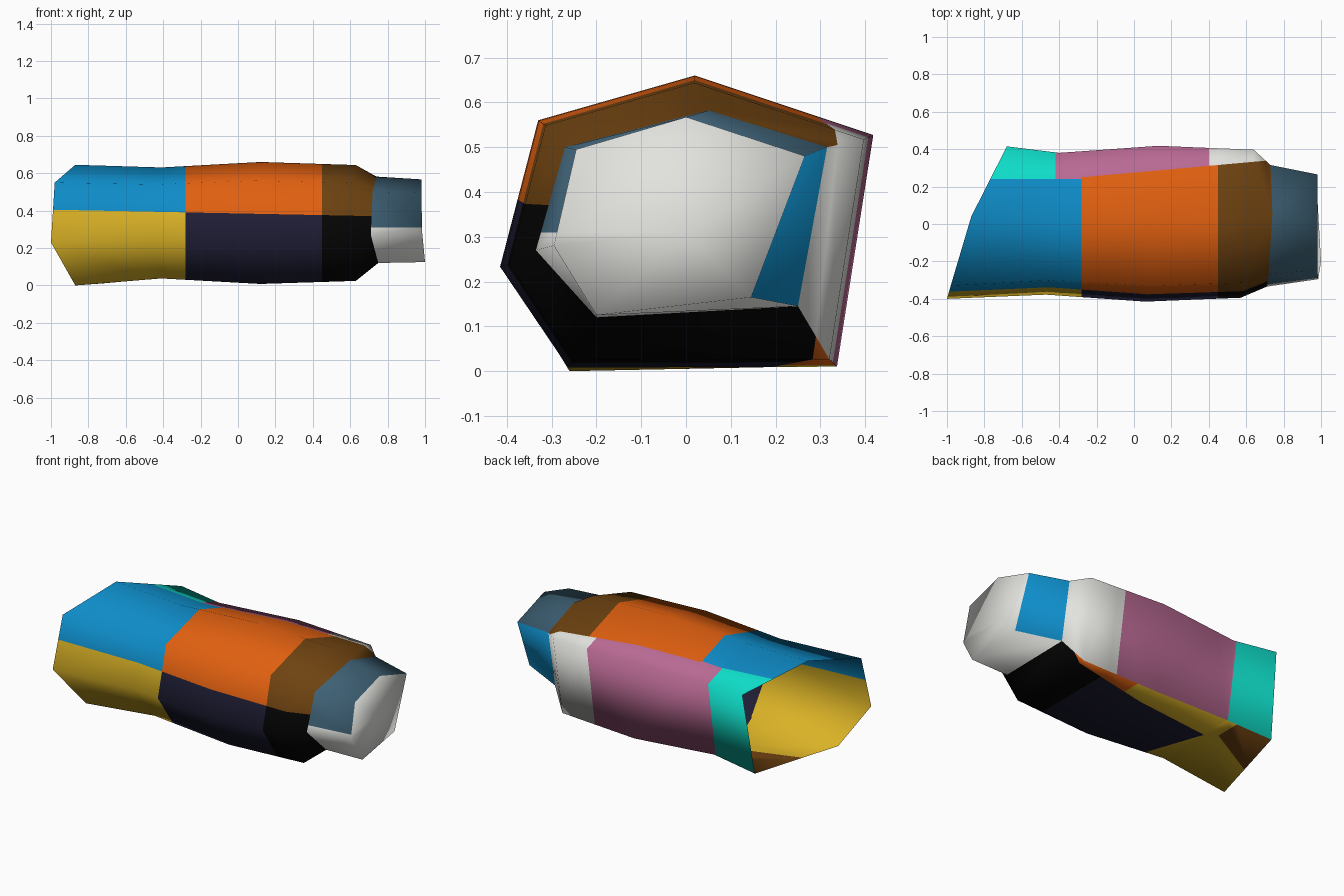
import bpy, bmesh
from mathutils import Vector

if "Cube" in bpy.data.objects:
    bpy.data.objects.remove(bpy.data.objects["Cube"])

# Flat colours (sRGB, converted to linear below)
COLOURS = {
    "blue": (14, 140, 200), "orange": (225, 96, 16), "brown": (110, 66, 16),
    "slate": (62, 97, 117), "yellow": (218, 178, 38), "navy": (31, 30, 54),
    "black": (5, 5, 5), "white": (226, 226, 222), "teal": (15, 224, 203),
    "pink": (186, 106, 148)}
NAMES = list(COLOURS)


def linear(v):
    v /= 255
    return v / 12.92 if v <= 0.04045 else ((v + 0.055) / 1.055) ** 2.4


# Six-cornered section (y, z): top, upper back, lower back, lower front, front, upper front
SECTION = [(0.02, 0.66), (0.418, 0.527), (0.337, 0.01),
           (-0.263, 0.008), (-0.415, 0.233), (-0.33, 0.56)]
LEAN = [0, 0.01, 0, 0, -0.06, -0.03]      # x offset of each corner


def body_ring(x, s):
    return [(x + d, y * s, 0.335 + (z - 0.335) * s) for d, (y, z) in zip(LEAN, SECTION)]


# Slanted open end, waisted body, and stepped neck
open_end = [(-0.87, 0.04, 0.645), (-0.68, 0.415, 0.525), (-0.71, 0.335, 0.012),
            (-0.87, -0.26, 0.0), (-1.0, -0.40, 0.23), (-0.98, -0.33, 0.55)]
neck_base = [(0.74, 0.05, 0.582), (0.73, 0.315, 0.50), (0.73, 0.25, 0.145),
             (0.75, -0.20, 0.12), (0.71, -0.335, 0.27), (0.72, -0.27, 0.50)]
neck_end = [(0.98, 0.0, 0.567), (0.98, 0.265, 0.48), (0.98, 0.145, 0.165),
            (1.0, -0.20, 0.125), (0.985, -0.295, 0.28), (0.98, -0.245, 0.495)]
rings = [open_end, body_ring(-0.41, 0.91), body_ring(0.12, 1.0),
         body_ring(0.63, 0.95), neck_base, neck_end]

bm = bmesh.new()
side = bm.faces.layers.int.new("side")
verts = [[bm.verts.new(p) for p in ring] for ring in rings]
for a, b in zip(verts, verts[1:]):
    for i in range(6):
        j = (i + 1) % 6
        bm.faces.new((a[i], a[j], b[j], b[i]))[side] = i
# Slightly dished cap on the neck
hub = bm.verts.new((0.955, 0.0, 0.31))
for i in range(6):
    bm.faces.new((verts[-1][i], verts[-1][(i + 1) % 6], hub))[side] = 6
bmesh.ops.recalc_face_normals(bm, faces=bm.faces[:])


def cut(sides, point, normal, x_min=-2, x_max=2):
    """Split the faces of some sides along a plane."""
    faces = [f for f in bm.faces
             if f[side] in sides and x_min < f.calc_center_median().x < x_max]
    geom = set(faces)
    for f in faces:
        geom.update(f.edges)
        geom.update(f.verts)
    bmesh.ops.bisect_plane(bm, geom=list(geom), dist=1e-4, plane_co=Vector(point),
                           plane_no=Vector(normal))


# Colour borders along the length
for x in (-0.28, 0.45):
    cut((0, 3, 4, 5), (x, 0, 0), (1, 0, 0))
for x in (-0.42, 0.40):
    cut((0, 1), (x, 0, 0), (1, 0, 0))
for x in (-0.48, 0.25, 0.45):
    cut((2,), (x, 0, 0), (1, 0, 0))
# Borders on the front, the upper back and the bottom
cut((4,), (0, 0, 0.385), (0.02, 0, 1), x_max=0.74)
cut((4,), (0, 0, 0.31), (0, 0, 1), x_min=0.74)
cut((0,), (0, 0.24, 0), (0, 1, 0), x_max=-0.28)
cut((0,), (0, 0.275, 0), (-0.09, 1, 0), x_min=-0.28, x_max=0.74)
cut((2,), (0, 0.173, 0), (-0.174, 1, 0), x_max=0.74)
cut((2,), (-0.42, 0.10, 0), (0.36, 0.14, 0), x_min=-0.48, x_max=0.25)
cut((2,), (0, 0.395, 0), (-0.5, 1, 0), x_max=-0.48)


def pick(x, first, second, third, a, b):
    return first if x < a else second if x < b else third


def colour(f):
    c, s = f.calc_center_median(), f[side]
    x, y, z = c
    if s == 6:
        return "white"
    if x > 0.76:                                   # neck
        if s == 1:
            return "blue"
        return "slate" if s in (0, 5) or (s == 4 and z > 0.31) else "white"
    if s == 1 or (s == 0 and y > (0.24 if x < -0.28 else 0.275 + 0.09 * x)):
        return pick(x, "teal", "pink", "white", -0.42, 0.40)
    if s in (0, 5) or (s == 4 and z > 0.385 - 0.02 * x):
        return pick(x, "blue", "orange", "brown", -0.28, 0.45)
    if s == 2:                                     # bottom
        if x < -0.48:
            return "brown" if y > 0.395 + 0.5 * x else "yellow"
        if y > 0.173 + 0.174 * x:
            return "orange" if x > 0.25 else "yellow"
        if 0.36 * (x + 0.42) + 0.14 * (y - 0.10) < 0:
            return "yellow"
        return "navy" if x < 0.45 else "black"
    return pick(x, "yellow", "navy", "black", -0.28, 0.45)


for f in bm.faces:
    f.material_index = NAMES.index(colour(f))
    f.smooth = True
bm.faces.layers.int.remove(side)

mesh = bpy.data.meshes.new("sleeve_shell")
bm.to_mesh(mesh)
bm.free()
for name, rgb in COLOURS.items():
    mat = bpy.data.materials.new(name)
    mat.diffuse_color = (*[linear(v) for v in rgb], 1)
    mat.use_nodes = True
    mat.node_tree.nodes["Principled BSDF"].inputs["Base Color"].default_value = mat.diffuse_color
    mesh.materials.append(mat)
bpy.context.collection.objects.link(bpy.data.objects.new("sleeve_shell", mesh))
